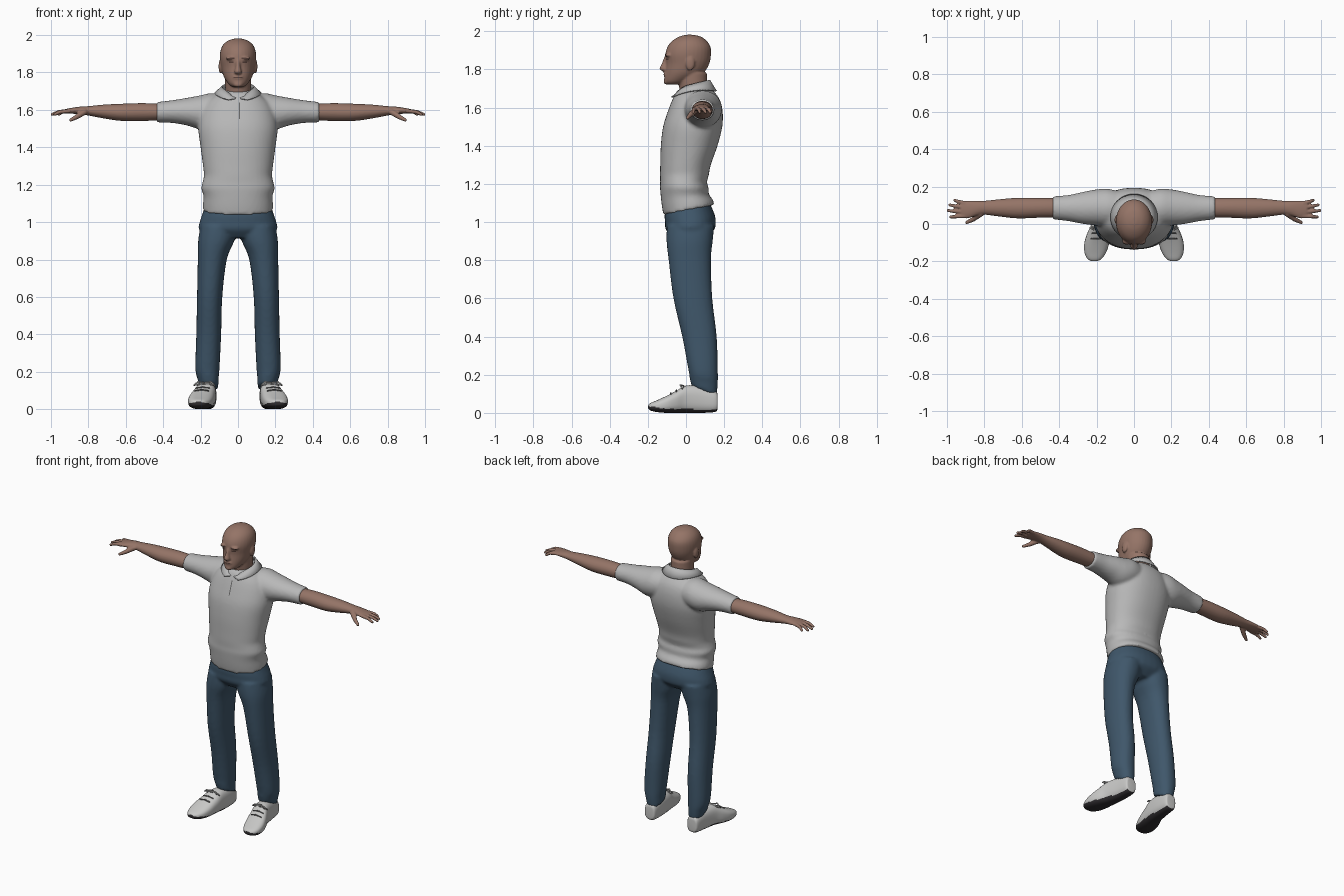
import bpy, bmesh, math
from mathutils import Vector, Matrix

if "Cube" in bpy.data.objects:
    bpy.data.objects.remove(bpy.data.objects["Cube"])


def material(name, rgb):
    m = bpy.data.materials.new(name)
    m.diffuse_color = (*rgb, 1)
    m.use_nodes = True
    m.node_tree.nodes["Principled BSDF"].inputs["Base Color"].default_value = m.diffuse_color
    return m


SKIN = material("skin", (0.30, 0.175, 0.135))
DARK_SKIN = material("brow and lip", (0.10, 0.055, 0.045))
SHIRT = material("shirt grey", (0.48, 0.48, 0.48))
SEAM = material("seam grey", (0.13, 0.13, 0.13))
DENIM = material("denim blue", (0.05, 0.095, 0.145))
SHOE = material("shoe white", (0.58, 0.58, 0.57))
SOLE = material("sole dark", (0.03, 0.027, 0.03))


def catmull(rows, steps):
    """Smoothly interpolate rows of numbers."""
    out = []
    for i in range(len(rows) - 1):
        p0, p1 = rows[max(i - 1, 0)], rows[i]
        p2, p3 = rows[i + 1], rows[min(i + 2, len(rows) - 1)]
        for k in range(steps):
            t = k / steps
            out.append([0.5 * (2 * b + (c - a) * t + (2 * a - 5 * b + 4 * c - d) * t * t
                               + (3 * b - a - 3 * c + d) * t ** 3)
                        for a, b, c, d in zip(p0, p1, p2, p3)])
    return out + [list(rows[-1])]


def loft(bm, axis, rows, e=1.0, side=1, shear=None, n=32, steps=4):
    """Rows: position on axis, then low/high bounds on the two other axes."""
    rings = []
    for t, a0, a1, b0, b1 in catmull(rows, steps):
        ring = []
        for k in range(n):
            w = 2 * math.pi * k / n
            c, s = math.cos(w), math.sin(w)
            a = (a0 + a1) / 2 + (a1 - a0) / 2 * math.copysign(abs(c) ** e, c)
            b = (b0 + b1) / 2 + (b1 - b0) / 2 * math.copysign(abs(s) ** e, s)
            x, y, z = {"x": (t, a, b), "y": (a, t, b), "z": (a, b, t)}[axis]
            if shear:  # slanted hem that fades out upwards
                slope, yc, z0, reach = shear
                z += slope * (y - yc) * min(1, max(0, 1 - (z - z0) / reach))
            ring.append(bm.verts.new((x * side, y, z)))
        rings.append(ring)
    for r, q in zip(rings, rings[1:]):
        for k in range(n):
            bm.faces.new((r[k], r[(k + 1) % n], q[(k + 1) % n], q[k]))
    bm.faces.new(rings[0])
    bm.faces.new(rings[-1])


def ball(bm, loc, size):
    bmesh.ops.create_uvsphere(bm, u_segments=16, v_segments=10, radius=1,
                              matrix=Matrix.Translation(loc) @ Matrix.Diagonal((*size, 1)))


def tube(bm, points, r0, r1):
    """Rounded tube through points."""
    last = len(points) - 1
    for i, p in enumerate(points):
        r = r0 + (r1 - r0) * i / last
        ball(bm, p, (r, r, r))
        if i < last:
            a, b = Vector(p), Vector(points[i + 1])
            rot = (b - a).to_track_quat("Z", "Y").to_matrix().to_4x4()
            bmesh.ops.create_cone(bm, cap_ends=True, segments=12, radius1=r,
                                  radius2=r0 + (r1 - r0) * (i + 1) / last, depth=(b - a).length,
                                  matrix=Matrix.Translation((a + b) / 2) @ rot)


def finish(name, bm, mats, voxel=0, smooth=0, mirror=False, flat=False):
    bmesh.ops.recalc_face_normals(bm, faces=bm.faces)
    for f in bm.faces:
        f.smooth = not flat
    me = bpy.data.meshes.new(name)
    bm.to_mesh(me)
    bm.free()
    ob = bpy.data.objects.new(name, me)
    bpy.context.collection.objects.link(ob)
    for m in mats:
        me.materials.append(m)
    if mirror:
        ob.modifiers.new("mirror", "MIRROR").use_mirror_merge = False
    if voxel:
        r = ob.modifiers.new("fuse", "REMESH")
        r.mode, r.voxel_size, r.use_smooth_shade = "VOXEL", voxel, True
    if smooth:
        s = ob.modifiers.new("soften", "SMOOTH")
        s.factor, s.iterations = 0.5, smooth
    return ob


def plate(name, target, mat, x, z, w, h, mirror=False, tilt=0):
    """Thin painted detail laid onto the front of the target."""
    bm = bmesh.new()
    m = (Matrix.Translation((x, -0.4, z)) @ Matrix.Rotation(tilt, 4, "Y")
         @ Matrix.Diagonal((w / 2, 1, h / 2, 1)) @ Matrix.Rotation(math.pi / 2, 4, "X"))
    bmesh.ops.create_grid(bm, x_segments=8, y_segments=8, size=1, matrix=m)
    ob = finish(name, bm, [mat], mirror=mirror)
    s = ob.modifiers.new("lay on", "SHRINKWRAP")
    s.target, s.wrap_method, s.wrap_mode = target, "PROJECT", "ABOVE_SURFACE"
    s.use_project_y, s.use_positive_direction, s.use_negative_direction = True, True, False
    s.offset = 0.002


def sym(rows):
    return [(z, -x, x, y0, y1) for z, x, y0, y1 in rows]


# Head with neck, nose, brow ridge, lips and ears
bm = bmesh.new()
loft(bm, "z", sym([(1.62, .066, -.01, .11), (1.70, .068, -.035, .112), (1.78, .07, -.04, .11)]))
loft(bm, "z", sym([(1.722, .028, -.098, -.03), (1.738, .05, -.114, .02), (1.78, .077, -.111, .09),
                   (1.83, .09, -.105, .122), (1.88, .097, -.108, .131), (1.92, .093, -.096, .128),
                   (1.95, .078, -.072, .108), (1.972, .05, -.036, .078), (1.982, .014, .0, .036)]))
loft(bm, "z", sym([(1.79, .012, -.122, -.09), (1.803, .02, -.139, -.09), (1.83, .013, -.128, -.09),
                   (1.868, .009, -.113, -.09)]), n=16)
ball(bm, (0, -.102, 1.773), (.03, .016, .015))
ball(bm, (0, -.1, 1.735), (.026, .018, .014))
for s in (1, -1):
    ball(bm, (s * .036, -.092, 1.876), (.03, .018, .011))
    ball(bm, (s * .093, .022, 1.832), (.011, .024, .038))
head = finish("head", bm, [SKIN], 0.006, 2)
plate("eyebrows", head, DARK_SKIN, .038, 1.875, .04, .008, True, .1)
plate("eyes", head, DARK_SKIN, .036, 1.855, .024, .008, True)
plate("mouth", head, DARK_SKIN, 0, 1.773, .045, .005)

# Shirt body and sleeves
bm = bmesh.new()
loft(bm, "z", sym([(1.065, .188, -.118, .15), (1.10, .187, -.126, .142), (1.14, .184, -.132, .12),
                   (1.18, .196, -.136, .118), (1.21, .19, -.135, .11), (1.25, .182, -.136, .12),
                   (1.30, .187, -.135, .13), (1.40, .2, -.132, .165), (1.50, .212, -.12, .19),
                   (1.58, .2, -.095, .192), (1.64, .17, -.072, .178), (1.68, .12, -.052, .15),
                   (1.70, .085, -.03, .125)]), e=.9, shear=(.2, .02, 1.065, .1), n=48)
for s in (1, -1):
    loft(bm, "x", [(.06, 0, .17, 1.52, 1.68), (.14, -.012, .188, 1.5, 1.69),
                   (.2, -.008, .185, 1.495, 1.678), (.27, 0, .172, 1.516, 1.665),
                   (.35, .015, .155, 1.53, 1.652), (.435, .025, .148, 1.533, 1.642)], side=s)
shirt = finish("shirt", bm, [SHIRT], 0.01, 3)
plate("placket_seam", shirt, SEAM, .008, 1.595, .006, .09)

# Folded collar, open at the front
bm = bmesh.new()
rows = []
for k in range(41):
    u = k / 40
    ring = []
    for g, rx, ry, top in ((.10, .084, .087, 1), (.14, .1, .1, .6), (.42, .124, .122, 0)):
        a = g + (2 * math.pi - 2 * g) * u
        c = math.cos(a)
        z_up = 1.722 - .022 * c - .035 * max(0, c) ** 4
        z_low = 1.668 + .02 * math.sin(a) ** 2 - .018 * c
        ring.append(bm.verts.new((rx * math.sin(a), .036 - ry * c, z_low + (z_up - z_low) * top)))
    rows.append(ring)
for r, q in zip(rows, rows[1:]):
    for j in range(2):
        bm.faces.new((r[j], r[j + 1], q[j + 1], q[j]))
collar = finish("collar", bm, [SHIRT])
sol = collar.modifiers.new("cloth", "SOLIDIFY")
sol.thickness, sol.offset = 0.008, 0

# Arms with hands and fingers
bm = bmesh.new()
loft(bm, "x", [(.38, .037, .138, 1.547, 1.63), (.5, .034, .14, 1.541, 1.636),
               (.62, .03, .14, 1.541, 1.633), (.72, .04, .132, 1.555, 1.628),
               (.80, .05, .124, 1.57, 1.62), (.84, .045, .124, 1.576, 1.618),
               (.89, .03, .124, 1.58, 1.611), (.925, .034, .12, 1.58, 1.604)])
for y, tip_x, tip_y in ((.112, .958, .127), (.088, .985, .102), (.064, .994, .072), (.042, .98, .038)):
    mid = ((.91 + tip_x) / 2 + .005, (y + tip_y) / 2, 1.59)
    tube(bm, [(.905, y, 1.594), mid, (tip_x, tip_y, 1.576)], .0115, .0085)
tube(bm, [(.82, .055, 1.59), (.862, .024, 1.563), (.894, .008, 1.546)], .017, .009)
finish("arms", bm, [SKIN], 0.005, 1, mirror=True)

# Jeans: hips and two legs
bm = bmesh.new()
loft(bm, "z", sym([(.915, .15, -.07, .1), (.96, .207, -.106, .148), (1.0, .205, -.11, .156),
                   (1.04, .192, -.112, .15), (1.10, .172, -.1, .125)]), e=.9)
for s in (1, -1):
    loft(bm, "z", [(.115, .105, .205, .03, .16), (.16, .104, .216, .02, .166),
                   (.22, .099, .228, .013, .167), (.4, .09, .223, -.02, .161),
                   (.6, .084, .219, -.066, .138), (.8, .06, .215, -.091, .131),
                   (.9, .02, .213, -.102, .14), (.98, .005, .2, -.1, .148)],
         e=.92, side=s, shear=(-.38, .095, .115, .12))
finish("jeans", bm, [DENIM], 0.01, 3)

# Shoes, with the sole coloured by height
bm = bmesh.new()
loft(bm, "y", [(.166, .135, .185, .03, .085), (.155, .12, .198, .006, .115), (.08, .115, .21, 0, .14),
               (0, .118, .228, 0, .143), (-.05, .124, .25, 0, .116), (-.1, .132, .265, 0, .09),
               (-.15, .148, .265, .004, .067), (-.185, .172, .25, .012, .052),
               (-.198, .195, .228, .022, .042)], e=.75, n=40)
bmesh.ops.recalc_face_normals(bm, faces=bm.faces)
for f in bm.faces:
    c = f.calc_center_median()
    if f.normal.z < -.5 or c.z < .01 + .14 * max(0, -.02 - c.y):
        f.material_index = 1
finish("shoes", bm, [SHOE, SOLE], mirror=True)

# Laces and bow
bm = bmesh.new()
for y, z in ((-.02, .133), (-.05, .118), (-.08, .104)):
    x = .178 - y * .2
    tube(bm, [(x - .035, y, z - .006), (x, y, z), (x + .035, y, z - .006)], .004, .004)
finish("laces", bm, [SEAM], mirror=True)
bm = bmesh.new()
for d in (1, -1):
    tube(bm, [(.18, -.012, .142), (.18 + d * .035, -.03, .146), (.18 + d * .055, -.02, .128),
              (.18, -.012, .14)], .004, .004)
finish("lace_bows", bm, [SHOE], mirror=True)
